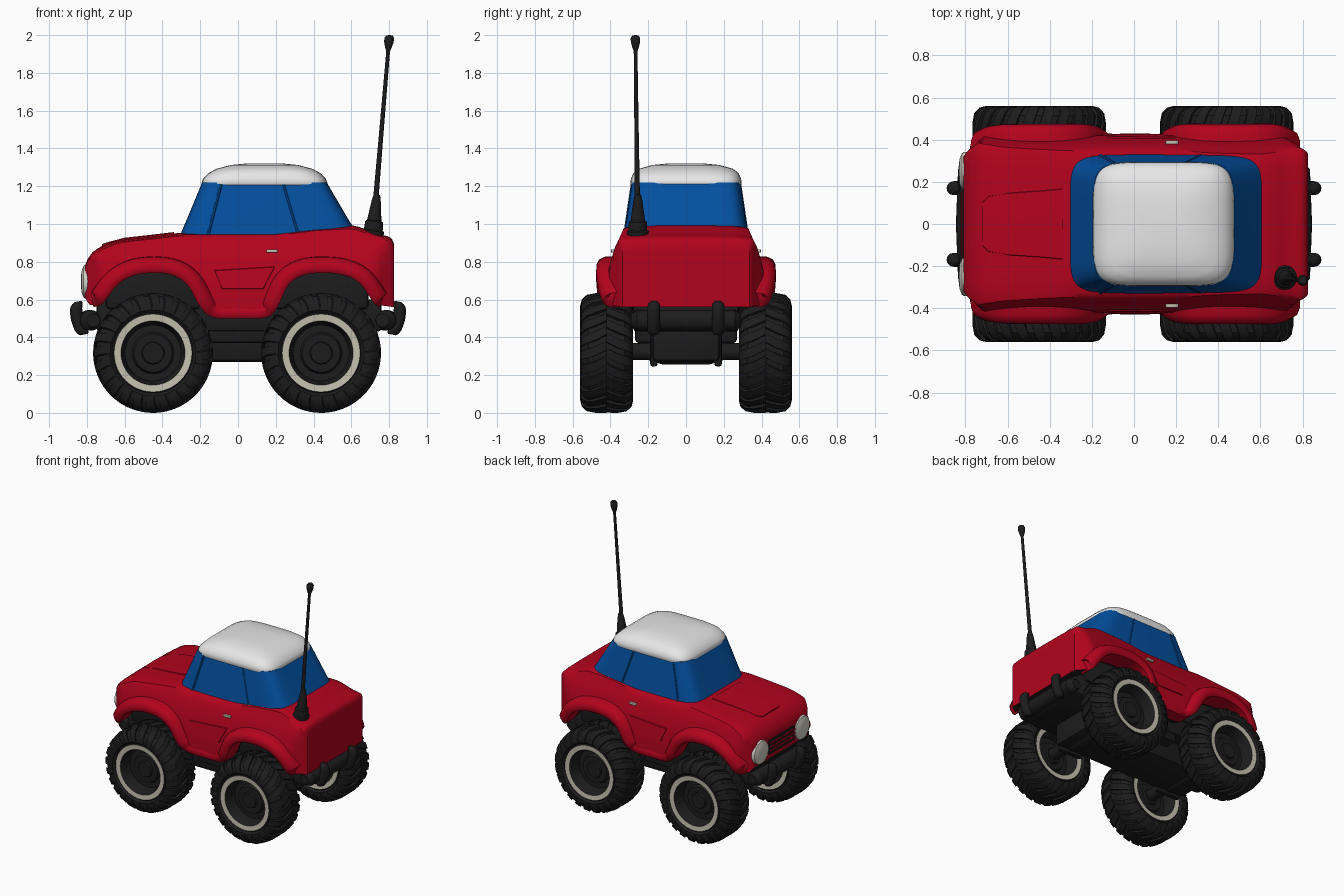
import bpy, bmesh, math
from mathutils import Vector, Matrix

if "Cube" in bpy.data.objects:
    bpy.data.objects.remove(bpy.data.objects["Cube"])


def material(name, r, g, b):
    m = bpy.data.materials.new(name)
    m.use_nodes = True
    m.diffuse_color = (r, g, b, 1)
    bsdf = next(n for n in m.node_tree.nodes if n.type == 'BSDF_PRINCIPLED')
    bsdf.inputs["Base Color"].default_value = (r, g, b, 1)
    bsdf.inputs["Roughness"].default_value = 0.6
    return m


RED = material("red_paint", 0.45, 0.001, 0.012)
BLUE = material("blue_glass", 0.001, 0.08, 0.35)
BLACK = material("black_rubber", 0.012, 0.012, 0.012)
WHITE = material("white_roof", 0.84, 0.84, 0.84)
CREAM = material("cream_trim", 0.55, 0.52, 0.42)
LENS = material("pale_headlight", 0.66, 0.65, 0.58)


def finish(name, bm, mats, angle=35):
    bmesh.ops.recalc_face_normals(bm, faces=bm.faces)
    me = bpy.data.meshes.new(name)
    bm.to_mesh(me)
    bm.free()
    for m in mats:
        me.materials.append(m)
    ob = bpy.data.objects.new(name, me)
    bpy.context.collection.objects.link(ob)
    bpy.ops.object.select_all(action='DESELECT')
    ob.select_set(True)
    bpy.context.view_layer.objects.active = ob
    bpy.ops.object.shade_smooth_by_angle(angle=math.radians(angle))
    return ob


def loft(name, rings, mats, rule=None, angle=35):
    """Skin closed rings of points; rule(row, column) picks the material."""
    bm = bmesh.new()
    rows = [[bm.verts.new(p) for p in ring] for ring in rings]
    n = len(rows[0])
    for i in range(len(rows) - 1):
        for j in range(n):
            k = (j + 1) % n
            f = bm.faces.new((rows[i][j], rows[i][k], rows[i + 1][k], rows[i + 1][j]))
            f.material_index = rule(i, j) if rule else 0
    bm.faces.new(rows[0])
    bm.faces.new(rows[-1])
    return finish(name, bm, mats, angle)


def tube(name, stops, mats, rule=None, sides=20, axis=None):
    """Round rings at (point, radius) stops, facing the overall direction."""
    d = Vector(axis) if axis else Vector(stops[-1][0]) - Vector(stops[0][0])
    q = d.to_track_quat('Z', 'Y')
    turn = [2 * math.pi * k / sides for k in range(sides)]
    rings = [[Vector(p) + q @ Vector((r * math.cos(a), r * math.sin(a), 0)) for a in turn]
             for p, r in stops]
    return loft(name, rings, mats, rule)


def box(name, lo, hi, mat, bevel=0.02):
    bm = bmesh.new()
    lo, hi = Vector(lo), Vector(hi)
    size = Matrix.Diagonal((*(hi - lo), 1))
    bmesh.ops.create_cube(bm, size=1, matrix=Matrix.Translation((lo + hi) / 2) @ size)
    if bevel:
        bmesh.ops.bevel(bm, geom=bm.edges[:], offset=bevel, segments=2, affect='EDGES', profile=0.5)
    return finish(name, bm, [mat])


def interp(keys, x):
    if x <= keys[0][0]:
        return keys[0][1]
    for (a, u), (b, v) in zip(keys, keys[1:]):
        if x <= b:
            return u + (v - u) * (x - a) / (b - a)
    return keys[-1][1]


def smooth_path(pts, steps=4):
    pts = [Vector(p) for p in pts]
    out = []
    for i in range(len(pts) - 1):
        a, b, c, d = pts[max(i - 1, 0)], pts[i], pts[i + 1], pts[min(i + 2, len(pts) - 1)]
        for s in range(steps):
            t = s / steps
            out.append(b + (c - a) * t / 2 + (2 * a - 5 * b + 4 * c - d) * t * t / 2
                       + (3 * b - a - 3 * c + d) * t ** 3 / 2)
    return out + [pts[-1]]


# Lower edge of the side as x, outer y, z: both wheel arches and the sill
edge = smooth_path([(-.765, .38, .56), (-.715, .44, .58), (-.63, .47, .685), (-.52, .475, .735),
                    (-.37, .475, .735), (-.27, .475, .68), (-.2, .46, .56), (-.13, .43, .505),
                    (0, .43, .5), (.15, .43, .505), (.21, .46, .56), (.27, .475, .68),
                    (.37, .475, .735), (.53, .475, .735), (.64, .475, .69), (.72, .445, .58), (.75, .41, .56)])
under = [(-.81, .61), (-.785, .57)] + [(p.x, p.z + .01) for p in edge] + [(.825, .56)]
top = [(-.81, .775), (-.795, .81), (-.77, .845), (-.72, .88), (-.63, .91), (-.45, .93), (-.3, .948), (.2, .95),
       (.4, .975), (.6, .988), (.66, .974), (.73, .944), (.8, .927), (.815, .915), (.825, .89)]
# Half widths by height, limited by a plan outline that rounds in at both ends
flank = [(.5, .425), (.7, .42), (.8, .4), (.88, .375), (.93, .35), (.99, .325)]
plan = [(-.81, .315), (-.797, .34), (-.77, .362), (-.7, .43), (.7, .43), (.76, .385), (.79, .362),
        (.812, .35), (.825, .335)]


# Body shell, skinned along its length, dark underneath
def body_ring(x):
    lo, hi, limit = interp(under, x), interp(top, x), interp(plan, x)
    half = []
    for t in (0, .2, .4, .6, .75, .87, .95):
        z = lo + (hi - lo) * t
        half.append((min(interp(flank, z), limit), z))
    w = min(interp(flank, hi), limit)
    half += [(w - .015, hi - .004), (w * .75, hi + .003), (w * .35, hi + .006)]
    return [(x, y, z) for y, z in half] + [(x, -y, z) for y, z in reversed(half)]


stations = [-.81, -.803, -.795, -.783] + [-.77 + .03 * i for i in range(53)] + [.805, .815, .825]
last = len(body_ring(0)) - 1
loft("body_shell", [body_ring(x) for x in stations], [RED, BLACK],
     lambda i, j: int(j == last), 40)

# Wheel arch flares joined by the sills
lip = [(0, 0), (-.012, 0), (0, .015), (-.002, .045), (-.015, .07), (-.045, .085), (0, .09)]
for side, label in ((1, "left"), (-1, "right")):
    rings = []
    for i, p in enumerate(edge):
        d = edge[min(i + 1, len(edge) - 1)] - edge[max(i - 1, 0)]
        n = Vector((-d.z, 0, d.x)).normalized()
        ring = []
        for k, (dy, off) in enumerate(lip):
            y = .32 if k in (0, len(lip) - 1) else p.y + dy
            ring.append((max(p.x + n.x * off, -.79), side * y, p.z + n.z * off))
        rings.append(ring)
    loft("arch_flare_" + label, rings, [RED], angle=50)
    # Pressed door panel and handle
    loft("door_panel_" + label, [[(x, side * (interp(flank, z) + d), z) for x, z in
         ((-.13 + e, .76 - e), (-.09 + e, .65 + e), (.14 - e, .65 + e), (.2 - e, .78 - e))]
         for d, e in ((-.01, 0), (.006, .008))], [RED])
    box("door_handle_" + label, (.15, side * .387 - .01, .848), (.21, side * .387 + .01, .866), CREAM, .005)

# Raised bonnet panel
loft("bonnet_panel", [[(x, y, interp(top, x) + h) for y, h in
     ((-w - .015, -.02), (-w, .01), (0, .014), (w, .01), (w + .015, -.02))]
     for x, w in ((-.72, .1), (-.69, .13), (-.6, .145), (-.45, .155), (-.34, .165))], [RED])


# Cabin glass and domed roof, stacked rounded rectangles
def rounded(cx, hx, hy, z, power=7, n=64):
    def c(v):
        return math.copysign(abs(v) ** (2 / power), v)
    turn = [2 * math.pi * (k + .5) / n for k in range(n)]
    return [(cx + hx * c(math.cos(a)), hy * c(math.sin(a)), z) for a in turn]


loft("cabin_glass", [rounded(.17, .495, .335, .9), rounded(.157, .43, .318, 1.02),
                     rounded(.14, .33, .288, 1.22)], [BLUE])
loft("roof", [rounded(.14, hx, hy, z, p) for hx, hy, z, p in
     ((.325, .285, 1.2, 6.5), (.335, .295, 1.212, 5.5), (.325, .292, 1.24, 5.5), (.295, .278, 1.27, 5),
      (.255, .25, 1.292, 4.5), (.18, .18, 1.312, 4), (.1, .1, 1.32, 3))], [WHITE], angle=60)
for side, label in ((1, "left"), (-1, "right")):
    for part, x0, x1 in (("front", -.16, -.09), ("rear", .32, .24)):
        tube("window_pillar_%s_%s" % (part, label),
             [((x0, side * .324, .94), .009), ((x1, side * .284, 1.21), .009)], [BLUE], sides=8)

# Grille with slats, and round headlights
box("grille", (-.818, -.155, .64), (-.8, .155, .75), BLACK, .004)
for i in range(3):
    z = .663 + .028 * i
    box("grille_slat_%d" % i, (-.824, -.15, z), (-.81, .15, z + .012), RED, 0)
for side, label in ((1, "left"), (-1, "right")):
    tube("headlight_" + label, [((x, side * .25, .695), r) for x, r in
         ((-.76, .09), (-.806, .092), (-.817, .085), (-.828, .058), (-.832, .02))], [LENS], sides=28)

# Bumpers with curved overriders
for end, label in ((-1, "front"), (1, "rear")):
    bar = [(.765, -.29), (.78, -.26), (.79, 0), (.78, .26), (.765, .29)]
    tube(label + "_bumper", [((end * x, y, .49), .055 if abs(y) < .28 else .035) for x, y in bar],
         [BLACK], axis=(0, 1, 0))
    for y in (-.17, .17):
        hook = smooth_path([(.815, y, .415), (.835, y, .45), (.852, y, .5), (.857, y, .55), (.848, y, .59)], 3)
        ring_r = [.022, .03] + [.033] * (len(hook) - 4) + [.028, .016]
        tube("%s_overrider_%s" % (label, "left" if y > 0 else "right"),
             [((end * p.x, p.y, p.z), r) for p, r in zip(hook, ring_r)], [BLACK], sides=12, axis=(.2 * end, 0, 1))

# Chassis, belly and axles
box("chassis", (-.75, -.28, .43), (.76, .28, .6), BLACK)
for x, label in ((-.45, "front"), (.44, "rear")):
    box(label + "_wheel_well", (x - .25, -.3, .55), (x + .25, .3, .76), BLACK)
    tube(label + "_axle", [((x, y, .325), r) for y, r in
         ((-.36, .045), (-.2, .045), (-.12, .07), (.12, .07), (.2, .045), (.36, .045))], [BLACK])
    for y in (-.17, .17):
        box(label + "_axle_flange", (x - .1, y - .02, .245), (x + .1, y + .02, .45), BLACK, .015)
box("belly", (-.58, -.18, .27), (.57, .18, .5), BLACK, .03)
box("centre_step", (-.16, -.27, .37), (.18, .27, .52), BLACK)

# Wheels: turned rim and tyre with an angled block tread
half = [(.075, .03), (.075, .055), (.06, .06), (.06, .1), (.035, .11), (.035, .148), (.115, .163),
        (.125, .17), (.128, .206), (.122, .213), (.136, .228), (.136, .25), (.122, .28), (.095, .302)]
profile = half + [(-y, r) for y, r in reversed(half)]
trim = (7, len(profile) - 9)
for x, end in ((-.45, "front"), (.44, "rear")):
    for side, label in ((1, "left"), (-1, "right")):
        hub = Vector((x, side * .42, .317))
        tube("%s_%s_wheel" % (end, label), [(hub + Vector((0, y, 0)), r) for y, r in profile],
             [BLACK, CREAM], lambda i, j: int(i in trim), 48, (0, 1, 0))
        bm = bmesh.new()
        count = 24
        for k in range(count):
            for s in (-1, 1):
                # Each block runs from the shoulder to the middle, leaning back
                rows = []
                for y, r, lag in ((.14, .252, 0), (.132, .284, .02), (.105, .309, .05), (.06, .317, .1), (0, .317, .2)):
                    a = 2 * math.pi * (k + (.25 if s > 0 else -.25)) / count + lag
                    rows.append([bm.verts.new(hub + Vector((q * math.cos(a + w), s * y, q * math.sin(a + w))))
                                 for q, w in ((r - .025, -.09), (r, -.078), (r, .078), (r - .025, .09))])
                for u, v in zip(rows, rows[1:]):
                    for j in range(4):
                        bm.faces.new((u[j], u[(j + 1) % 4], v[(j + 1) % 4], v[j]))
                bm.faces.new(rows[0])
                bm.faces.new(rows[-1])
        finish("%s_%s_tread" % (end, label), bm, [BLACK])

# Aerial on the rear right corner
foot, tip = Vector((.712, -.255, .925)), Vector((.802, -.268, 2))
tube("aerial_foot", [(foot + Vector((.022, 0, .22)) * t, r) for t, r in
     ((0, .056), (.17, .058), (.2, .05), (.4, .047), (.43, .038), (.9, .024), (1.05, .017))], [BLACK])
tube("aerial", [(foot.lerp(tip, t), r) for t, r in
     ((.1, .015), (.5, .012), (.92, .01), (.94, .018), (.965, .025), (.985, .026), (.997, .018), (1, .006))],
     [BLACK], sides=14, axis=(0, 0, 1))
